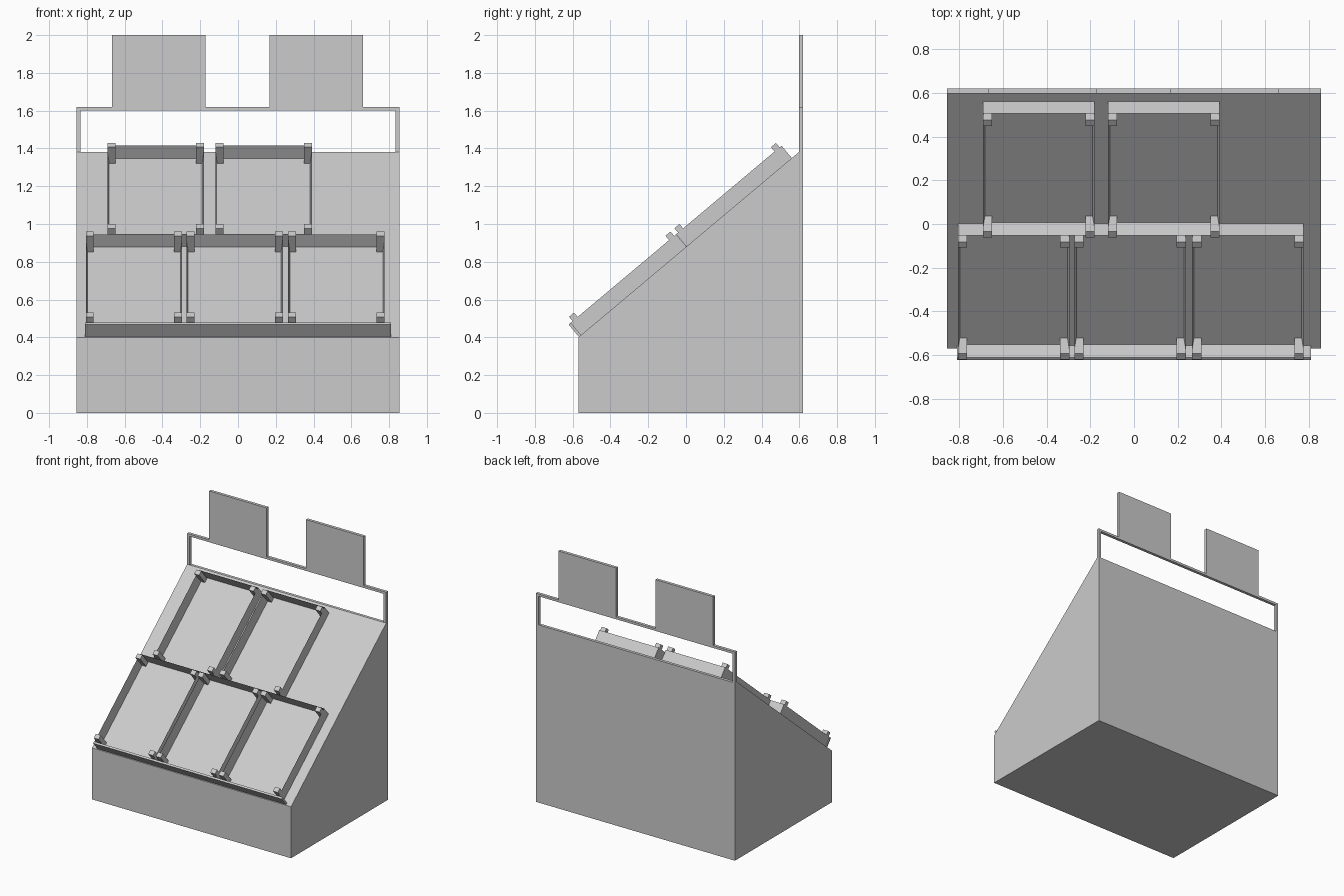
import bpy, bmesh, math
from mathutils import Matrix, Vector

if "Cube" in bpy.data.objects:
    bpy.data.objects.remove(bpy.data.objects["Cube"])

TILT = math.atan2(0.98, 1.167)
# Slope frame: x across, y up the slope, z away from it
SLOPE = Matrix.Translation((0, -0.57, 0.40)) @ Matrix.Rotation(TILT, 4, 'X')


def add_box(bm, lo, hi):
    lo, hi = Vector(lo), Vector(hi)
    m = Matrix.Translation((lo + hi) / 2) @ Matrix.Diagonal((*(hi - lo), 1))
    return bmesh.ops.create_cube(bm, size=1, matrix=m)["verts"]


def finish(bm, name, matrix=None):
    if matrix:
        bm.transform(matrix)
    bmesh.ops.recalc_face_normals(bm, faces=bm.faces)
    mesh = bpy.data.meshes.new(name)
    bm.to_mesh(mesh)
    bm.free()
    ob = bpy.data.objects.new(name, mesh)
    bpy.context.collection.objects.link(ob)
    return ob


def box(name, lo, hi, matrix=None):
    bm = bmesh.new()
    add_box(bm, lo, hi)
    return finish(bm, name, matrix)


def extrude(name, points, vec):
    bm = bmesh.new()
    face = bm.faces.new([bm.verts.new(p) for p in points])
    out = bmesh.ops.extrude_face_region(bm, geom=[face], use_keep_orig=True)
    verts = [g for g in out["geom"] if isinstance(g, bmesh.types.BMVert)]
    bmesh.ops.translate(bm, verts=verts, vec=vec)
    return finish(bm, name)


def crate(name, x, u, width=0.51, length=0.728, height=0.085):
    bm = bmesh.new()
    # Open tray: inset the top and sink it to leave thin walls
    add_box(bm, (x, u, 0), (x + width, u + length, height))
    bm.faces.ensure_lookup_table()
    top = max(bm.faces, key=lambda f: f.calc_center_median().z)
    bmesh.ops.inset_region(bm, faces=[top], thickness=0.009, use_even_offset=True)
    bmesh.ops.translate(bm, verts=top.verts, vec=(0, 0, 0.004 - height))
    # Corner posts rising above the rim
    for px in (x, x + width - 0.042):
        for pu in (u + 0.013, u + length - 0.048):
            add_box(bm, (px, pu, 0.002), (px + 0.042, pu + 0.035, 0.115))
    return finish(bm, name, SLOPE)


# Wedge-shaped stand
profile = [(-0.57, 0), (0.62, 0), (0.62, 1.38), (0.597, 1.38), (-0.57, 0.40)]
extrude("stand_body", [(-0.855, y, z) for y, z in profile], (1.71, 0, 0))

# Front ledge holding the crates
box("front_ledge", (-0.81, 0.004, 0), (0.81, 0.019, 0.085), SLOPE)

# Crates in two rows
for i, x in enumerate((-0.806, -0.273, 0.266)):
    crate(f"lower_crate_{i + 1}", x, 0.019)
for i, x in enumerate((-0.691, -0.119)):
    crate(f"upper_crate_{i + 1}", x, 0.748)

# Header frame: an upside-down U
half = [(0.855, 1.38), (0.855, 1.62)]
inner = [(0.833, 1.602), (0.833, 1.38)]
outline = (half + [(-x, z) for x, z in reversed(half)]
           + [(-x, z) for x, z in reversed(inner)] + inner)
extrude("header_frame", [(x, 0.597, z) for x, z in outline], (0, 0.023, 0))

# Sign boards
for name, x in (("left_sign", -0.667), ("right_sign", 0.167)):
    box(name, (x, 0.597, 1.62), (x + 0.495, 0.62, 2.0))
